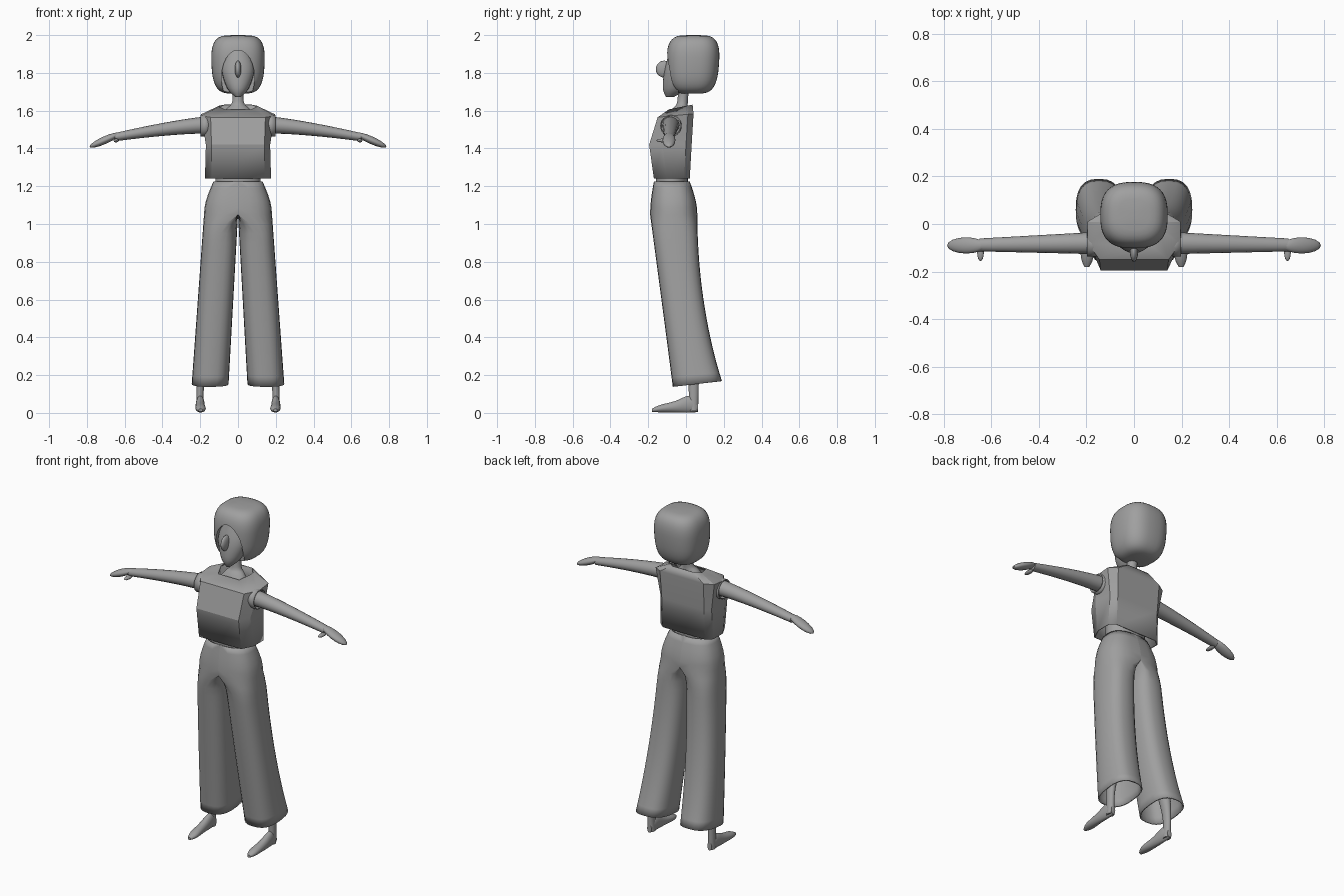
import bpy, bmesh
from math import sin, cos, pi, radians, copysign
from mathutils import Vector

if "Cube" in bpy.data.objects:
    bpy.data.objects.remove(bpy.data.objects["Cube"])

grey = bpy.data.materials.new("plain grey")
grey.use_nodes = True
shade = (.35, .35, .35, 1)
grey.diffuse_color = shade
grey.node_tree.nodes["Principled BSDF"].inputs["Base Color"].default_value = shade


def smooth(part, angle):
    bpy.ops.object.select_all(action="DESELECT")
    part.select_set(True)
    bpy.context.view_layer.objects.active = part
    bpy.ops.object.shade_smooth_by_angle(angle=radians(angle))


def finish(name, bm, mirror, thickness, angle):
    """Turn a bmesh into a shaded object with optional thickness and mirroring."""
    bmesh.ops.recalc_face_normals(bm, faces=bm.faces)
    mesh = bpy.data.meshes.new(name)
    bm.to_mesh(mesh)
    bm.free()
    mesh.materials.append(grey)
    part = bpy.data.objects.new(name, mesh)
    bpy.context.collection.objects.link(part)
    if thickness:
        part.modifiers.new("thickness", "SOLIDIFY").thickness = thickness
    if mirror:
        part.modifiers.new("mirror", "MIRROR")
    smooth(part, angle)
    return part


def power_wave(value, power):
    return copysign(abs(value) ** (2 / power), value)


def ring(x=0, y=0, z=0, rx=0, ry=0, rz=0, power=2, inner=None, sides=24):
    """Rounded outline lying in the plane of its two given radii."""
    points = []
    for i in range(sides):
        turn = 2 * pi * i / sides
        u, v = power_wave(cos(turn), power), power_wave(sin(turn), power)
        if not rx:
            offset = (0, u * ry, v * rz)
        else:
            side = inner if inner is not None and u < 0 else rx
            offset = (u * side, v * ry, v * rz)
        points.append(Vector((x, y, z)) + Vector(offset))
    return points


def rounded(rings, steps=4):
    """Add flowing rings between the given ones."""
    result = []
    for i in range(len(rings) - 1):
        before, after = rings[max(i - 1, 0)], rings[min(i + 2, len(rings) - 1)]
        for k in range(steps):
            t = k / steps
            result.append([
                b.lerp(c, t) + ((c - a) * (1 - t) - (d - b) * t - (c - b) * (1 - 2 * t) * 2)
                * t * (1 - t) / 2
                for a, b, c, d in zip(before, rings[i], rings[i + 1], after)])
    return result + [rings[-1]]


def skin(name, rings, caps=True, mirror=False, thickness=0, angle=50):
    """Join rings into one surface."""
    bm = bmesh.new()
    loops = [[bm.verts.new(point) for point in points] for points in rings]
    for low, high in zip(loops, loops[1:]):
        for i in range(len(low)):
            bm.faces.new((low[i - 1], low[i], high[i], high[i - 1]))
    if caps:
        bm.faces.new(loops[0])
        bm.faces.new(loops[-1])
    return finish(name, bm, mirror, thickness, angle)


def ball(name, location, radii, tilt=0, mirror=False):
    """Stretched ball, tilted downwards to the side."""
    bm = bmesh.new()
    bmesh.ops.create_uvsphere(bm, u_segments=16, v_segments=10, radius=1)
    for v in bm.verts:
        x, y, z = (a * r for a, r in zip(v.co, radii))
        turned = (x * cos(tilt) + z * sin(tilt), y, z * cos(tilt) - x * sin(tilt))
        v.co = Vector(location) + Vector(turned)
    return finish(name, bm, mirror, 0, 60)


# Boxy sleeveless top: chamfered outline, sloping shoulders, open neck and hem
def top_outline(z, front, back, wide, flat, slope=0):
    half = [(flat, front), (wide, front + .07), (wide, back - .03), (flat, back)]
    outline = half + [(-x, y) for x, y in reversed(half)]
    return [Vector((x, y, z + slope * y)) for x, y in outline]


hem = top_outline(z=1.24, front=-.17, back=.02, wide=.175, flat=.14)
chest = top_outline(z=1.42, front=-.195, back=.03, wide=.17, flat=.14)
shoulders = top_outline(z=1.58, front=-.15, back=.04, wide=.195, flat=.145, slope=.1)
neckline = top_outline(z=1.625, front=-.09, back=.035, wide=.1, flat=.07, slope=.2)
skin("top", [hem, chest, shoulders, neckline], caps=False, thickness=.006, angle=25)
skin("armhole", [ring(x=x, y=-.08, z=1.52, ry=.057, rz=.057) for x in (.15, .198)],
     caps=False, mirror=True, thickness=.006)


# Wide trousers: hips swell from the waist, legs flare to a hem that lifts at the back
def trouser_ring(z, waist=1.225, crotch=1.05, hem=.15):
    swell = sin(pi / 2 * min(1, (waist - z) / (waist - crotch)))
    fall = max(0, (crotch - z) / (crotch - hem))
    outer = .13 + .05 * swell + .065 * fall
    front = -.17 - .02 * swell + .12 * fall
    back = .02 + .04 * swell + .13 * fall ** 2
    inner = .05 * fall
    split = min(1, fall * 8) ** .5
    middle = split * (outer + inner) / 2
    points = ring(x=middle, y=(front + back) / 2, z=z, rx=outer - middle,
                  ry=(back - front) / 2, inner=middle - inner, power=2.6)
    for p in points:
        p.z += .12 * fall ** 4 * (p.y - front - .1)
    return points


heights = [1.225 - .035 * i for i in range(5)] + [1.05 - .05 * i for i in range(19)]
skin("trousers", [trouser_ring(z) for z in heights], caps=False, mirror=True,
     thickness=.008, angle=40)

# Body seen at the waist and neckline
skin("waist", [ring(y=-.075, z=z, rx=.12, ry=.085) for z in (1.15, 1.3)])
skin("neck", rounded([ring(y=-.05, z=1.53, rx=.12, ry=.07),
                      ring(y=-.03, z=1.61, rx=.06, ry=.04),
                      ring(y=-.018, z=1.65, rx=.03, ry=.028),
                      ring(y=-.01, z=1.78, rx=.03, ry=.03)]))


# Tapering arm with a drooping hand and a thumb
def arm_ring(t):
    return ring(x=.15 + .5 * t, y=-.08 - .008 * t, z=1.525 - .065 * t ** 1.4,
                ry=.047 - .02 * t, rz=.046 - .024 * t, sides=16)


skin("arm", [arm_ring(i / 8) for i in range(9)], mirror=True)
ball("hand", (.705, -.09, 1.444), (.088, .034, .02), tilt=.42, mirror=True)
ball("thumb", (.645, -.12, 1.442), (.014, .036, .01), mirror=True)

# Thin lower leg and pointed foot
skin("leg", rounded([ring(x=.13, y=-.02, z=.6, rx=.045, ry=.05),
                     ring(x=.18, y=.03, z=.3, rx=.034, ry=.04),
                     ring(x=.2, y=.04, z=.14, rx=.02, ry=.027),
                     ring(x=.2, y=.04, z=.01, rx=.02, ry=.024)]), mirror=True)
skin("foot", rounded([ring(x=.2, y=.063, z=.03, rx=.014, rz=.025),
                      ring(x=.2, y=.02, z=.046, rx=.022, rz=.045),
                      ring(x=.2, y=-.06, z=.032, rx=.025, rz=.03),
                      ring(x=.197, y=-.14, z=.022, rx=.026, rz=.019),
                      ring(x=.198, y=-.18, z=.014, rx=.01, rz=.008)]), mirror=True)


# Bobbed hair: rounded block, narrower below, with an arched face opening
def hair_ring(t):
    size = max(.1, power_wave(cos(t), 4.5))
    height = power_wave(sin(t), 2.6)
    taper = .95 + .05 * height
    return ring(y=.036 + .004 * height, z=1.845 + .155 * height, rx=.148 * size * taper,
                ry=.146 * size * taper, power=2.7, sides=40)


hair = skin("hair", [hair_ring(pi * (i / 20 - .5)) for i in range(21)])
cutter = skin("face_opening_cutter",
              [ring(y=y, z=1.775, rx=.088, rz=.145) for y in (-.3, -.04)])
cutter.hide_render = True
opening = hair.modifiers.new("face opening", "BOOLEAN")
opening.operation = "DIFFERENCE"
opening.object = cutter
bpy.context.view_layer.objects.active = hair
bpy.ops.object.modifier_apply(modifier=opening.name)
bpy.data.objects.remove(cutter)
smooth(hair, 50)

# Face and nose
skin("face", rounded([ring(y=-.085, z=1.672, rx=.014, ry=.02),
                      ring(y=-.06, z=1.72, rx=.058, ry=.063),
                      ring(y=-.05, z=1.82, rx=.086, ry=.063),
                      ring(y=-.035, z=1.92, rx=.06, ry=.05)]), angle=70)
ball("nose", (0, -.115, 1.82), (.017, .045, .045))
